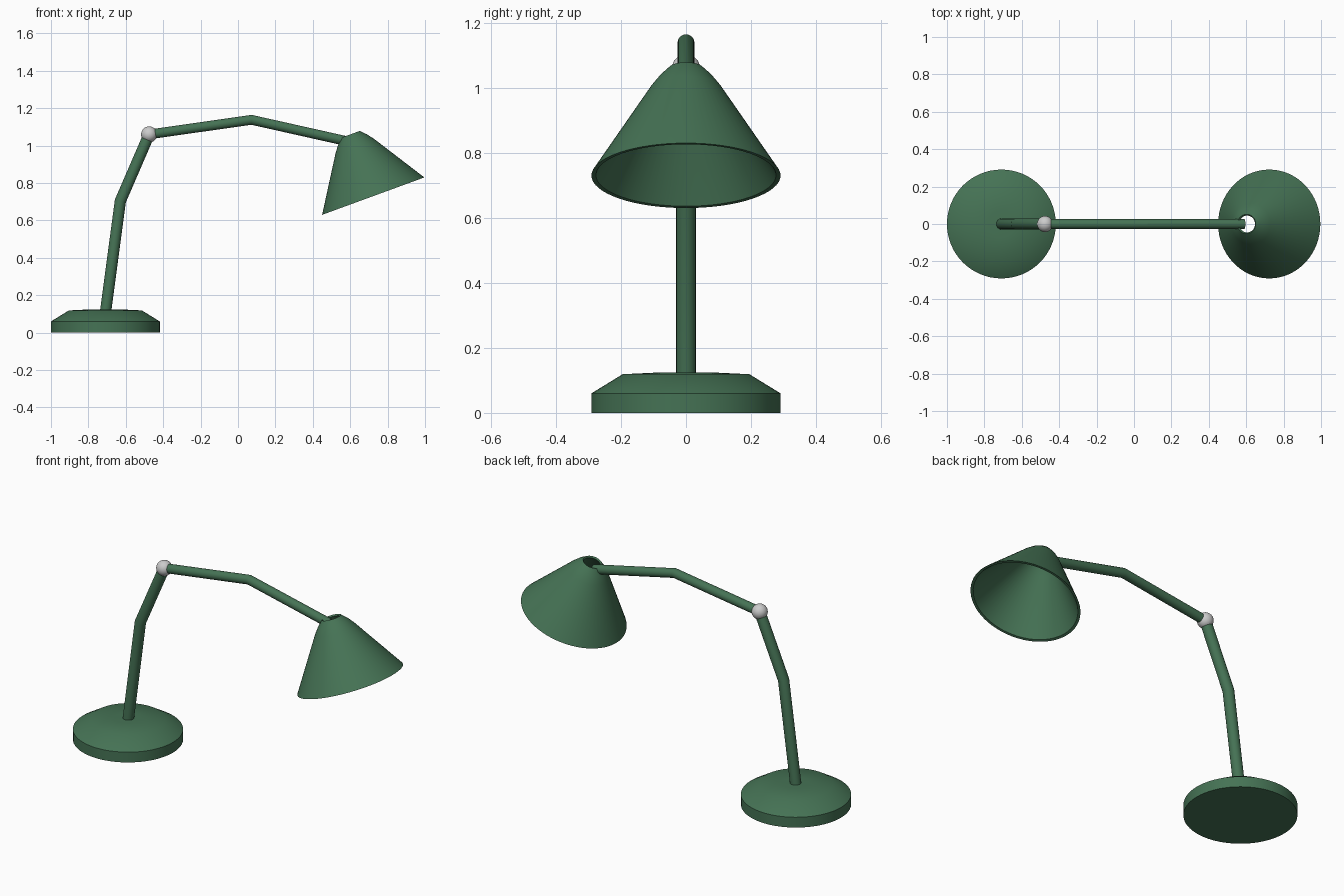
import bpy, bmesh
from math import cos, sin, pi, radians
from mathutils import Vector

if "Cube" in bpy.data.objects:
    bpy.data.objects.remove(bpy.data.objects["Cube"])

green = bpy.data.materials.new("green_enamel")
green.diffuse_color = (0.06, 0.17, 0.09, 1)
green.use_nodes = True
green.node_tree.nodes["Principled BSDF"].inputs["Base Color"].default_value = green.diffuse_color


def finish(name, bm, mat=None, angle=40):
    bmesh.ops.recalc_face_normals(bm, faces=bm.faces)
    me = bpy.data.meshes.new(name)
    bm.to_mesh(me)
    bm.free()
    ob = bpy.data.objects.new(name, me)
    bpy.context.collection.objects.link(ob)
    if mat:
        me.materials.append(mat)
    bpy.ops.object.select_all(action='DESELECT')
    ob.select_set(True)
    bpy.context.view_layer.objects.active = ob
    bpy.ops.object.shade_smooth_by_angle(angle=radians(angle))
    return ob


def lathe(name, profile, closed=False, segs=64):
    """Revolve an (r, z) profile about z."""
    bm = bmesh.new()
    vs = [bm.verts.new((r, 0, z)) for r, z in profile]
    pairs = list(zip(vs, vs[1:])) + ([(vs[-1], vs[0])] if closed else [])
    es = [bm.edges.new(p) for p in pairs]
    bmesh.ops.spin(bm, geom=vs + es, cent=(0, 0, 0), axis=(0, 0, 1),
                   angle=2 * pi, steps=segs)
    bmesh.ops.remove_doubles(bm, verts=bm.verts, dist=1e-5)
    return finish(name, bm, green)


def tube(name, path, radius, segs=24):
    """Round tube with mitred bends along an (x, z) path in the y = 0 plane."""
    pts = [Vector((x, 0, z)) for x, z in path]
    dirs = [(b - a).normalized() for a, b in zip(pts, pts[1:])]
    bm = bmesh.new()
    rings = []
    for i, p in enumerate(pts):
        d0, d1 = dirs[max(i - 1, 0)], dirs[min(i, len(dirs) - 1)]
        t = (d0 + d1).normalized()
        side = Vector((-t.z, 0, t.x)) / t.dot(d0)
        rings.append([bm.verts.new(p + radius * (side * cos(a) + Vector((0, 1, 0)) * sin(a)))
                      for a in (2 * pi * k / segs for k in range(segs))])
    for r0, r1 in zip(rings, rings[1:]):
        for k in range(segs):
            j = (k + 1) % segs
            bm.faces.new((r0[k], r0[j], r1[j], r1[k]))
    bm.faces.new(rings[0])
    bm.faces.new(rings[-1])
    return finish(name, bm, green, 20)


# Weighted foot
base = lathe("base", [(0, 0), (0.291, 0), (0.291, 0.06), (0.195, 0.119),
                      (0.07, 0.125), (0, 0.125)])
base.location.x = -0.709

# Two bent arms
tube("lower_arm", [(-0.711, 0.09), (-0.629, 0.704), (-0.475, 1.06)], 0.03)
tube("upper_arm", [(-0.475, 1.06), (0.072, 1.138), (0.59, 1.022)], 0.026)

# Elbow ball, left grey
bm = bmesh.new()
bmesh.ops.create_uvsphere(bm, u_segments=32, v_segments=16, radius=0.043)
finish("elbow_joint", bm).location = (-0.475, 0, 1.06)

# Open conical shade with a thin wall
outer = [(0.291, 0), (0.11, 0.285), (0.082, 0.322), (0.052, 0.352)]
inner = [(0.045, 0.344), (0.072, 0.315), (0.1, 0.279), (0.277, 0.001)]
shade = lathe("shade", outer + inner, closed=True)
shade.location = (0.723, 0, 0.73)
shade.rotation_euler.y = radians(-20.1)
